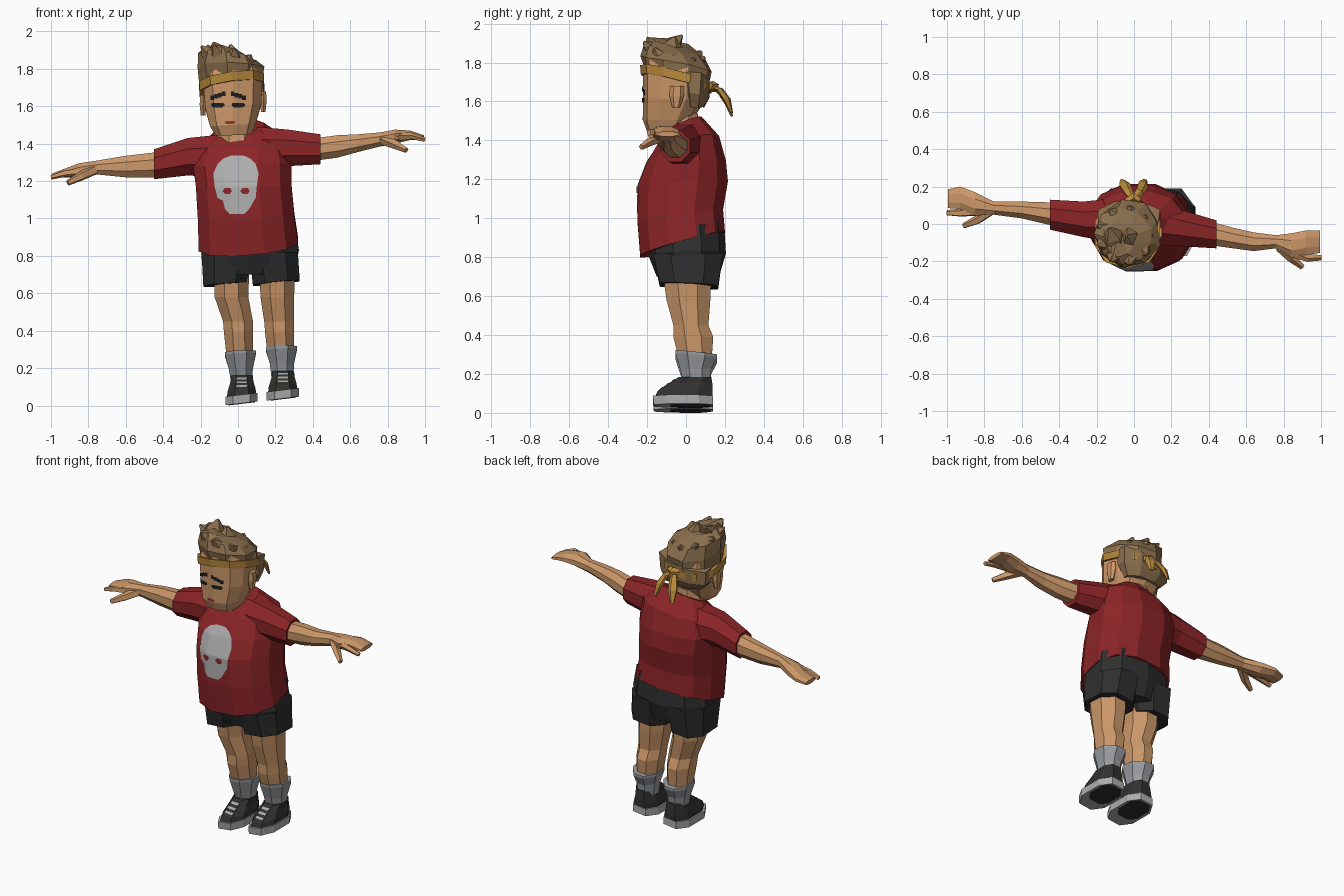
import bpy
import bmesh
import random
from math import sin, cos, pi
from mathutils import Vector
from mathutils.bvhtree import BVHTree

random.seed(4)
default_cube = bpy.data.objects.get("Cube")
if default_cube:
    bpy.data.objects.remove(default_cube, do_unlink=True)


def material(name, red, green, blue):
    mat = bpy.data.materials.new(name)
    mat.use_nodes = True
    colour = (red, green, blue, 1)
    mat.diffuse_color = colour
    mat.node_tree.nodes["Principled BSDF"].inputs["Base Color"].default_value = colour
    return mat


shirt_red = material("shirt red", .26, .018, .02)
shorts_black = material("charcoal cloth", .028, .028, .028)
skin = material("skin", .6, .31, .14)
hair_brown = material("hair brown", .26, .16, .075)
band_yellow = material("band yellow", .48, .25, .045)
sock_grey = material("sock grey", .32, .33, .35)
light_grey = material("light grey", .42, .42, .42)
shoe_black = material("shoe black", .032, .031, .03)
eye_black = material("eye black", .012, .012, .014)
mouth_red = material("mouth red", .3, .025, .03)


def make_object(name, verts, faces, mat, fix_normals=True):
    mesh = bpy.data.meshes.new(name)
    mesh.from_pydata(verts, [], faces)
    if fix_normals:
        bm = bmesh.new()
        bm.from_mesh(mesh)
        bmesh.ops.recalc_face_normals(bm, faces=bm.faces)
        bm.to_mesh(mesh)
        bm.free()
    mesh.materials.append(mat)
    obj = bpy.data.objects.new(name, mesh)
    bpy.context.collection.objects.link(obj)
    return obj


def skin_rings(name, rings, mat):
    """Join equal rings of points into a closed, capped body."""
    n = len(rings[0])
    verts = [p for ring in rings for p in ring]
    faces = [(r * n + k, r * n + (k + 1) % n, (r + 1) * n + (k + 1) % n, (r + 1) * n + k)
             for r in range(len(rings) - 1) for k in range(n)]
    faces += [tuple(range(n)), tuple(range(len(verts) - n, len(verts)))]
    return make_object(name, verts, faces, mat)


def loft(name, rows, mat, n=8, axis="z", square=1, jitter=0):
    """Rows: level, low and high of both cross extents, then optional tilts."""
    def power(value):
        return abs(value) ** square * (1 if value > 0 else -1)
    angles = [2 * pi * (k + .5) / n for k in range(n)]
    top = max(power(cos(a)) for a in angles)
    side = max(power(sin(a)) for a in angles)
    rings = []
    for level, a0, a1, b0, b1, *tilt in rows:
        ta, tb = tilt or (0, 0)
        ring = []
        for angle in angles:
            u = power(cos(angle)) / top * (a1 - a0) / 2
            v = power(sin(angle)) / side * (b1 - b0) / 2
            w = level + u * ta + v * tb
            a, b = (a0 + a1) / 2 + u, (b0 + b1) / 2 + v
            p = Vector((a, b, w) if axis == "z" else (w, a, b))
            ring.append(p + Vector([random.uniform(-jitter, jitter) for _ in range(3)]))
        rings.append(ring)
    return skin_rings(name, rings, mat)


def tube(name, path, radii, mat, n=5, flat=1):
    """Follow a path with a round or flattened section."""
    path = [Vector(p) for p in path]
    rings = []
    for i, (p, radius) in enumerate(zip(path, radii)):
        way = path[min(i + 1, len(path) - 1)] - path[max(i - 1, 0)]
        across = way.cross(Vector((.1, .2, 1))).normalized()
        up = across.cross(way).normalized() * flat
        rings.append([p + radius * (across * cos(2 * pi * k / n) + up * sin(2 * pi * k / n))
                      for k in range(n)])
    return skin_rings(name, rings, mat)


def decal(name, target, rows, mat, lift=.004, steps=4, columns=8):
    """Thin sheet laid on the front of a part; rows are z, left x, right x."""
    mesh = target.data
    tree = BVHTree.FromPolygons([v.co for v in mesh.vertices],
                                [tuple(p.vertices) for p in mesh.polygons])
    lines = [Vector(a).lerp(Vector(b), s / steps)
             for a, b in zip(rows, rows[1:]) for s in range(steps)] + [Vector(rows[-1])]
    verts = []
    for z, left, right in lines:
        for c in range(columns + 1):
            x = left + (right - left) * c / columns
            hit = tree.ray_cast(Vector((x, -2, z)), Vector((0, 1, 0)))[0]
            if hit is None:
                hit = tree.find_nearest(Vector((x, -.25, z)))[0]
            verts.append((x, hit.y - lift, z))
    w = columns + 1
    faces = [(r * w + c, r * w + c + 1, (r + 1) * w + c + 1, (r + 1) * w + c)
             for r in range(len(lines) - 1) for c in range(columns)]
    return make_object(name, verts, faces, mat, fix_normals=False)


# Shirt: barrel body and two sleeves
shirt = loft("shirt_body", [
    (.865, -.21, .32, -.235, .2, .08, .28), (1.02, -.215, .3, -.25, .19, .04, .12),
    (1.18, -.225, .285, -.245, .215, .03, .05), (1.29, -.24, .285, -.2, .205, .03, .02),
    (1.4, -.21, .26, -.14, .17, .1, .1), (1.48, -.12, .14, -.1, .08, .15, .4)],
    shirt_red, n=12, square=.85)
loft("left_sleeve", [(.1, -.11, .12, 1.26, 1.49), (.27, -.12, .07, 1.28, 1.475),
                     (.44, -.13, .02, 1.29, 1.45)], shirt_red, axis="x")
loft("right_sleeve", [(-.08, -.1, .14, 1.22, 1.45), (-.27, -.07, .12, 1.23, 1.43),
                      (-.45, -.03, .13, 1.21, 1.37)], shirt_red, axis="x")

# Arms with mitten hands, a separate index finger and a thumb
loft("left_arm", [(.42, -.115, .01, 1.31, 1.43), (.53, -.13, -.02, 1.325, 1.445),
                  (.64, -.145, -.045, 1.355, 1.45), (.76, -.13, -.06, 1.385, 1.46),
                  (.84, -.18, -.05, 1.4, 1.475), (.92, -.165, -.035, 1.42, 1.47),
                  (.995, -.155, -.035, 1.42, 1.445)], skin, axis="x")
loft("right_arm", [(-.43, -.01, .115, 1.22, 1.355), (-.6, .03, .12, 1.22, 1.335),
                   (-.75, .05, .12, 1.235, 1.31), (-.85, .045, .17, 1.22, 1.295),
                   (-.93, .08, .2, 1.22, 1.265), (-.995, .085, .185, 1.215, 1.24)],
     skin, axis="x")
for side, index, thumb in (
        ("left", [(.85, -.15, 1.435), (.93, -.18, 1.44), (1, -.18, 1.42)],
         [(.78, -.12, 1.42), (.84, -.18, 1.395), (.9, -.23, 1.365)]),
        ("right", [(-.85, .07, 1.25), (-.93, .06, 1.24), (-1, .06, 1.22)],
         [(-.77, .07, 1.26), (-.84, .02, 1.225), (-.91, -.01, 1.19)])):
    tube(side + "_index_finger", index, (.03, .023, .015), skin, flat=.8)
    tube(side + "_thumb", thumb, (.03, .025, .015), skin)

# Shorts
loft("shorts_seat", [(.93, -.19, .305, -.195, .195, .08, .25),
                     (.81, -.195, .325, -.19, .205, .08, .05),
                     (.7, -.17, .3, -.15, .17)], shorts_black, n=10, square=.85)
loft("left_shorts_leg", [(.82, .06, .32, -.17, .19), (.655, .08, .33, -.135, .165, .1, -.05)],
     shorts_black, square=.8)
loft("right_shorts_leg", [(.82, -.195, .08, -.17, .19),
                          (.645, -.185, .045, -.135, .165, .07, -.05)],
     shorts_black, square=.8)

# Legs, socks and shoes; the left foot stands a little higher
for side, x, lift in (("left", .23, .025), ("right", .01, 0)):
    out = 1 if side == "left" else -1
    hip = x - .02 if out > 0 else x - .045
    loft(side + "_leg", [(.72, hip - .095, hip + .095, -.12, .13),
                         (.58, hip - .09, hip + .09, -.1, .125),
                         (.45, x - .09, x + .07, -.065, .115),
                         (.39, x - .085, x + .07, -.065, .14),
                         (.25, x - .07, x + .07, -.03, .13)], skin)
    loft(side + "_sock", [(.14, x - .05, x + .065, -.01, .12),
                          (.2 + lift, x - .06, x + .07, -.03, .13),
                          (.27 + lift, x - .08, x + .085, -.055, .16, .05, -.1),
                          (.285 + lift, x - .08, x + .085, -.055, .16, .05, -.1)], sock_grey)
    foot = x + .01
    sole = loft(side + "_sole", [
        (.012 + lift, foot - .088, foot + .085, -.165, .14, .12, 0),
        (.058 + lift, foot - .088, foot + .085, -.17, .14, .12, 0)], light_grey, square=.75)
    loft(side + "_tread", [
        (.009 + lift, foot - .07, foot + .07, -.08, .125, .12, 0),
        (.015 + lift, foot - .07, foot + .07, -.08, .125, .12, 0)], shoe_black, square=.7)
    shoe = loft(side + "_shoe", [
        (.05 + lift, foot - .08, foot + .078, -.16, .137, .12, 0),
        (.085 + lift, foot - .075, foot + .073, -.145, .137, .1, 0),
        (.125 + lift, foot - .062, foot + .062, -.09, .135, .08, 0),
        (.16 + lift, foot - .055, foot + .06, -.035, .13)], shoe_black, square=.8)
    for k in range(3):
        z = .1 + lift + k * .02
        decal(side + "_lace", shoe, [(z, foot - .03, foot + .025),
                                     (z + .009, foot - .025, foot + .03)],
              light_grey, steps=1, columns=4)

# Neck, head and ears
loft("neck", [(1.4, -.11, .1, -.12, .07), (1.54, -.1, .07, -.11, .06)], skin)
head = loft("head", [(1.45, -.12, .075, -.2, -.01, .04, .05),
                     (1.5, -.15, .095, -.22, .03, .05, 0),
                     (1.6, -.175, .125, -.222, .09, .08, -.05),
                     (1.72, -.185, .13, -.222, .11, .12, -.2),
                     (1.78, -.18, .12, -.21, .1, .12, -.2)], skin, n=10, square=.75)
for side, x, z in (("left", .135, 1.63), ("right", -.187, 1.61)):
    loft(side + "_ear", [(z - .06, x - .012, x + .012, -.07, -.03),
                         (z, x - .018, x + .018, -.085, -.01),
                         (z + .05, x - .015, x + .015, -.08, -.01)], skin, n=6)

# Painted face
for name, x, out in (("left", .002, 1), ("right", -.108, -1)):
    decal(name + "_eye", head, [(1.594, x - .025, x + .025), (1.606, x - .038, x + .038),
                                (1.618, x - .03, x + .03)], eye_black, steps=2)
    for k in range(4):
        a, b = x + out * (k * .02 - .04), x + out * (k * .02 - .02)
        z = 1.655 - k * .007
        decal(name + "_brow", head, [(z, min(a, b), max(a, b)),
                                     (z + .024, min(a, b), max(a, b))],
              eye_black, steps=1, columns=2)
decal("mouth", head, [(1.505, -.06, -.025), (1.514, -.073, -.015), (1.522, -.06, -.02)],
      mouth_red, steps=2)

# Skull emblem painted on the shirt
decal("emblem", shirt, [
    (1.025, -.045, .035), (1.05, -.07, .06), (1.095, -.08, .085), (1.11, -.11, .095),
    (1.17, -.125, .1), (1.24, -.132, .11), (1.29, -.11, .095), (1.32, -.08, .065),
    (1.337, -.035, .03)], light_grey, columns=16)
for x in (-.057, .038):
    decal("emblem_eye", shirt, [(1.13, x - .01, x + .012), (1.145, x - .026, x + .024),
                                (1.162, x - .015, x + .016)], shirt_red, lift=.008, steps=2)

# Hair: lower back, crown and tufts
loft("back_hair", [(1.57, -.15, .1, -.01, .095), (1.63, -.19, .14, -.03, .12, .08, -.1),
                   (1.73, -.195, .135, -.05, .125, .12, -.2)], hair_brown, jitter=.006)
loft("crown_hair", [(1.72, -.2, .13, -.222, .122, .13, -.26),
                    (1.8, -.21, .13, -.23, .125, .05, -.22),
                    (1.86, -.2, .1, -.215, .09, -.1, -.2),
                    (1.905, -.165, .02, -.17, .01, -.15, -.1)],
     hair_brown, n=9, jitter=.014)
tufts = [((-.1, -.11, 1.85), (-.13, -.02, 1.94)), ((-.07, -.1, 1.85), (-.12, -.2, 1.925)),
         ((-.02, -.08, 1.83), (-.04, -.06, 1.93))]
for k in range(9):
    a = 2 * pi * k / 9
    x, y = cos(a), sin(a)
    tufts.append(((-.04 + .08 * x, -.06 + .08 * y, 1.8 - .03 * x - .03 * y),
                  (-.05 + .155 * x, -.06 + .16 * y, 1.875 - .035 * x - .04 * y)))
for base, tip in tufts:
    tube("hair_tuft", [base, Vector(base).lerp(Vector(tip), .5), tip], (.08, .06, .008),
         hair_brown, flat=.8)

# Headband with a knot and two hanging tails
loft("headband", [(1.69, -.205, .14, -.232, .132, .13, -.26),
                  (1.738, -.208, .14, -.236, .134, .13, -.26)], band_yellow, n=10, square=.85)
tube("headband_knot", [(-.04, .12, 1.675), (0, .14, 1.675), (.03, .12, 1.68)],
     (.02, .032, .02), band_yellow)
for name, x, drop in (("left", .06, 0), ("right", -.065, .015)):
    tube(name + "_headband_tail", [(-.005, .13, 1.675), (x * .5, .175, 1.66 - drop),
                                   (x * .8, .21, 1.61 - drop), (x, .235, 1.54 - drop)],
         (.015, .026, .032, .012), band_yellow, flat=.5)
